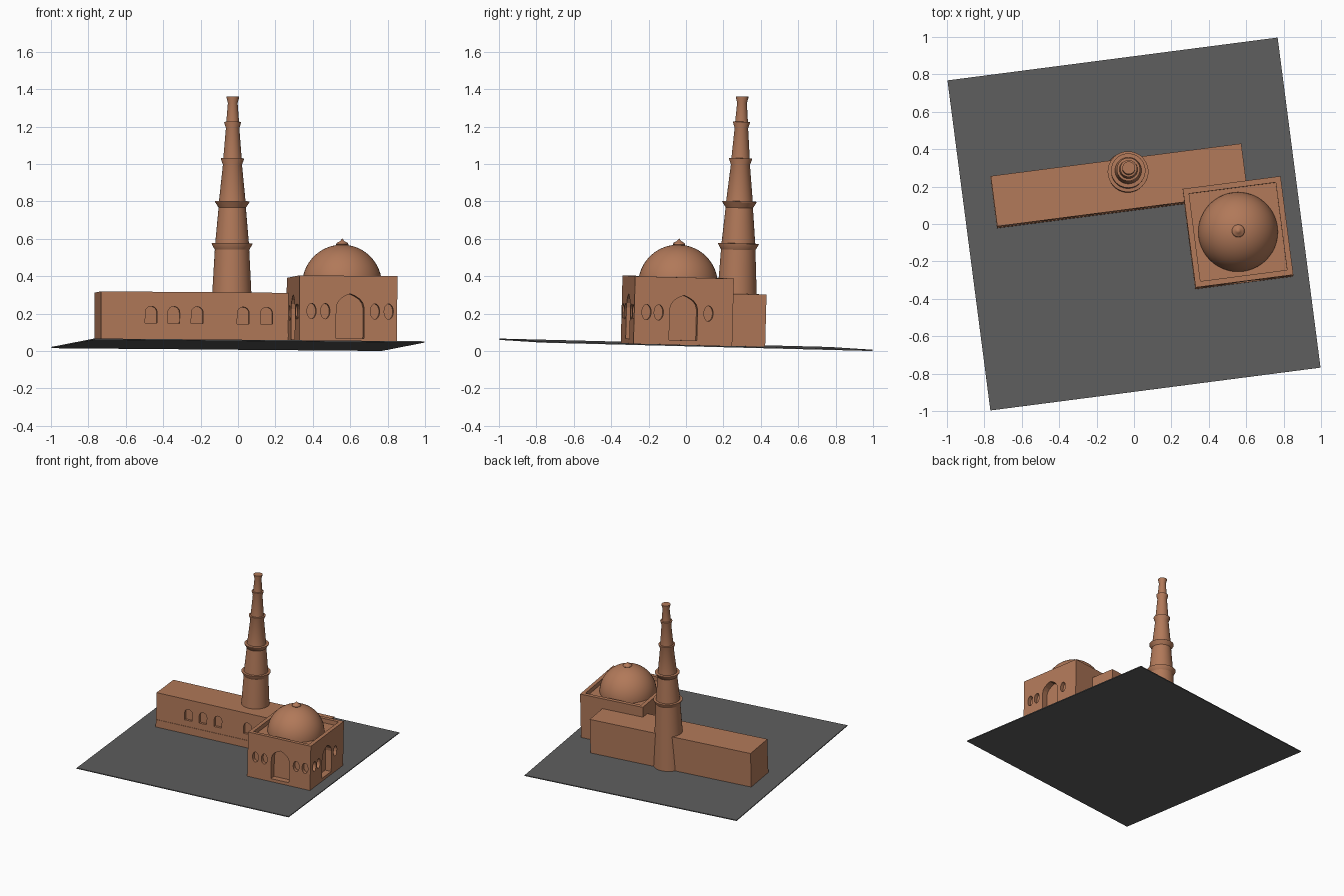
import bpy, bmesh, math
from mathutils import Matrix, Vector

if "Cube" in bpy.data.objects:
    bpy.data.objects.remove(bpy.data.objects["Cube"])

# The whole site is turned and leans slightly, so parts are built level and then placed
LEAN = Vector((0, 0, 1)).rotation_difference(Vector((0.005, 0.026, 1))).to_matrix().to_4x4()
SITE = Matrix.Translation((0, 0, 0.037)) @ LEAN @ Matrix.Rotation(math.radians(7.4), 4, 'Z')


def material(name, rgb):
    m = bpy.data.materials.new(name)
    m.diffuse_color = (*rgb, 1)
    m.use_nodes = True
    m.node_tree.nodes["Principled BSDF"].inputs["Base Color"].default_value = m.diffuse_color
    return m


SANDSTONE = material("sandstone brown", (0.44, 0.19, 0.10))
PAVING = material("paving grey", (0.11, 0.11, 0.11))


def make(name, bm, mat=None, smooth=False):
    bmesh.ops.recalc_face_normals(bm, faces=bm.faces)
    me = bpy.data.meshes.new(name)
    bm.to_mesh(me)
    bm.free()
    ob = bpy.data.objects.new(name, me)
    bpy.context.scene.collection.objects.link(ob)
    if mat:
        me.materials.append(mat)
    if smooth:
        bpy.ops.object.select_all(action='DESELECT')
        ob.select_set(True)
        bpy.context.view_layer.objects.active = ob
        bpy.ops.object.shade_smooth_by_angle(angle=math.radians(30))
    return ob


def add_box(bm, lo, hi):
    lo, hi = Vector(lo), Vector(hi)
    size = hi - lo
    m = Matrix.Translation((lo + hi) / 2) @ Matrix.Diagonal((*size, 1))
    bmesh.ops.create_cube(bm, size=1, matrix=m)


def box(name, lo, hi, mat):
    bm = bmesh.new()
    add_box(bm, lo, hi)
    return make(name, bm, mat)


def lathe(name, profile, centre, mat, steps=48):
    bm = bmesh.new()
    vs = [bm.verts.new((centre[0] + r, centre[1], z)) for r, z in profile]
    es = [bm.edges.new(p) for p in zip(vs, vs[1:])]
    bmesh.ops.spin(bm, geom=vs + es, cent=(*centre, 0), axis=(0, 0, 1),
                   angle=2 * math.pi, steps=steps, use_duplicate=False)
    bmesh.ops.remove_doubles(bm, verts=bm.verts, dist=1e-5)
    return make(name, bm, mat, True)


def arch(width, bottom, spring, top, n=12):
    # Upright opening with a curved head
    w = width / 2
    pts = [(-w, bottom), (w, bottom)]
    return pts + [(w * math.cos(math.pi * i / n), spring + (top - spring) * math.sin(math.pi * i / n))
                  for i in range(n + 1)]


def oval(w, h, zc, n=20):
    return [(w * math.cos(2 * math.pi * i / n), zc + h * math.sin(2 * math.pi * i / n)) for i in range(n)]


def add_opening(bm, pts, origin, tangent, inward, depth):
    # Prism that starts just outside a wall and reaches depth inside it
    o, t, d = (Vector((*v, 0)) for v in (origin, tangent, inward))
    rings = [[bm.verts.new(o + t * s + d * k + Vector((0, 0, z))) for s, z in pts]
             for k in (-0.02, depth)]
    bm.faces.new(rings[0])
    bm.faces.new(rings[1][::-1])
    for i in range(len(pts)):
        j = (i + 1) % len(pts)
        bm.faces.new((rings[0][i], rings[0][j], rings[1][j], rings[1][i]))


def cut(ob, bm):
    cutter = make("cutter", bm)
    cutter.hide_render = True
    mod = ob.modifiers.new("openings", 'BOOLEAN')
    mod.object = cutter
    mod.operation = 'DIFFERENCE'
    mod.solver = 'EXACT'
    bpy.context.view_layer.objects.active = ob
    with bpy.context.temp_override(object=ob, active_object=ob):
        bpy.ops.object.modifier_apply(modifier=mod.name)
    bpy.data.objects.remove(cutter)


# Paved ground plate
box("paved_base", (-0.89, -0.89, -0.007), (0.89, 0.89, 0), PAVING)

# Long hall with arched window niches and a low plinth
hall = box("long_hall", (-0.729, 0.075, -0.003), (0.622, 0.346, 0.278), SANDSTONE)
bm = bmesh.new()
for u in (-0.459, -0.337, -0.211, 0.037, 0.163):
    add_opening(bm, arch(0.064, 0.11, 0.168, 0.2), (u, 0.075), (1, 0), (0, 1), 0.02)
cut(hall, bm)
box("hall_plinth", (-0.729, 0.0715, -0.003), (0.3, 0.09, 0.06), SANDSTONE)

# Square domed chamber: sunken roof, doorway and oval windows on three sides
U0, U1, V0, V1 = 0.28, 0.807, -0.388, 0.144
UC, VC = (U0 + U1) / 2, (V0 + V1) / 2
chamber = box("domed_chamber", (U0, V0, -0.003), (U1, V1, 0.36), SANDSTONE)
bm = bmesh.new()
RIM = 0.03
add_box(bm, (U0 + RIM, V0 + RIM, 0.325), (U1 - RIM, V1 - RIM, 0.4))
door = [(-0.075, 0.024), (0.075, 0.024), (0.075, 0.19), (0.068, 0.215), (0.052, 0.236), (0.028, 0.252),
        (0, 0.264), (-0.028, 0.252), (-0.052, 0.236), (-0.068, 0.215), (-0.075, 0.19)]
walls = [((UC + 0.01, V0), (1, 0), (0, 1), (-0.208, -0.134, 0.134, 0.208)),
         ((U1, VC), (0, 1), (-1, 0), (-0.2, -0.134, 0.134)),
         ((U0, VC), (0, 1), (1, 0), (-0.2, -0.134, 0.134))]
for origin, tangent, inward, offsets in walls:
    add_opening(bm, door, origin, tangent, inward, 0.05)
    for s in offsets:
        spot = [o + t * s for o, t in zip(origin, tangent)]
        add_opening(bm, oval(0.025, 0.041, 0.17), spot, tangent, inward, 0.03)
cut(chamber, bm)

# Dome and its finial
R, ZC = 0.213, 0.32
lathe("dome", [(R * math.cos(a), ZC + R * math.sin(a)) for a in (math.pi / 2 * i / 16 for i in range(17))],
      (UC, VC), SANDSTONE)
lathe("dome_finial", [(0.026, 0.522), (0.034, 0.535), (0.029, 0.543), (0.012, 0.552), (0, 0.566)],
      (UC, VC), SANDSTONE, 24)

# Tapering tower with flared balconies: (height, body radius, balcony radius)
profile = [(0, -0.003), (0.12, -0.003)]
for z, body, ring in ((0.545, 0.092, 0.109), (0.77, 0.073, 0.092), (1.0, 0.051, 0.062),
                      (1.195, 0.036, 0.045), (1.33, 0.026, 0.034)):
    profile += [(body, z - 0.034), (ring, z - 0.004), (ring, z), (body - 0.002, z + 0.001)]
profile[-1] = (0, 1.33)
lathe("tower", profile, (0, 0.268), SANDSTONE)

# Place everything on the leaning site
for ob in bpy.context.scene.objects:
    ob.matrix_world = SITE
